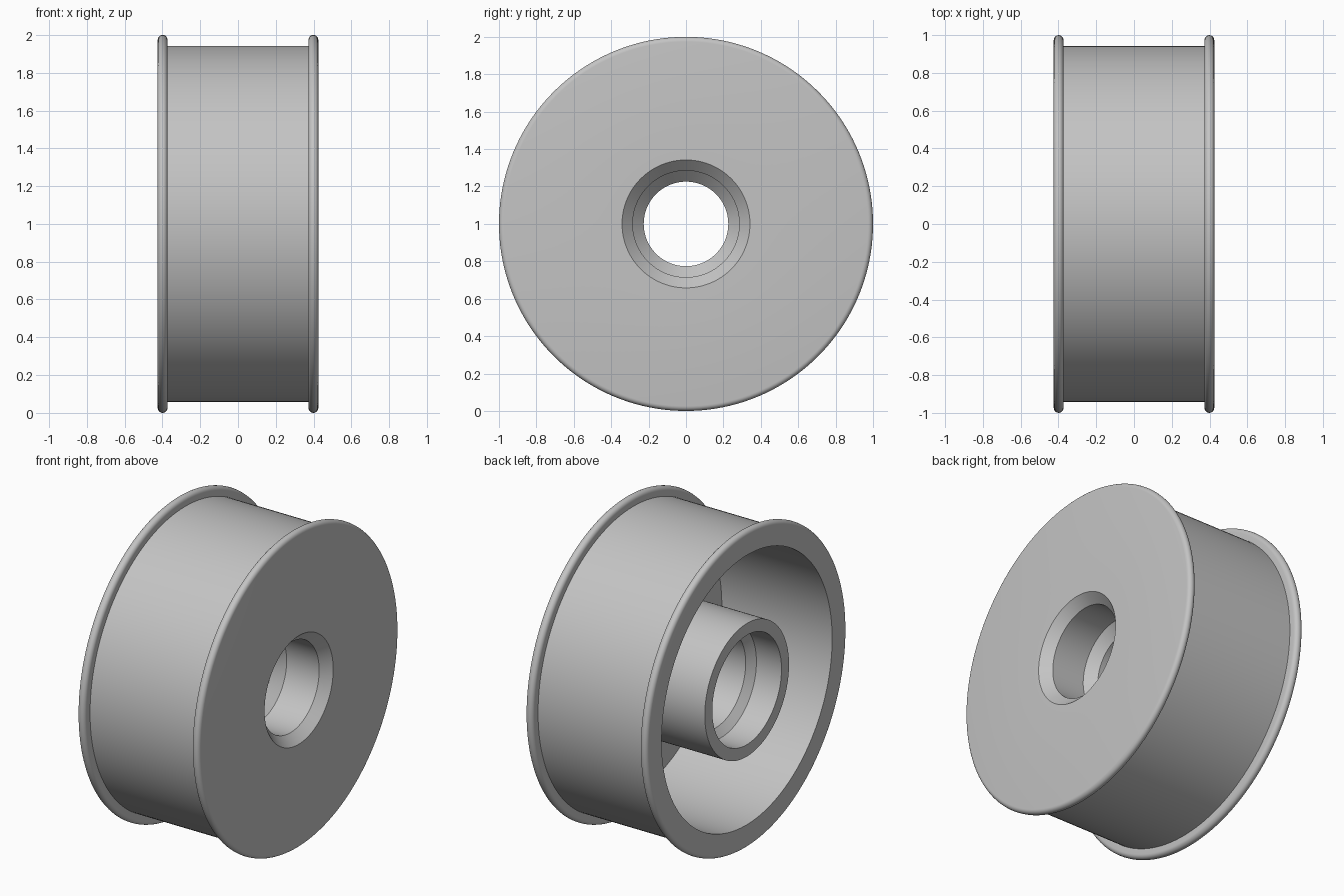
import bpy
import bmesh
from math import radians, sin, cos, pi
from mathutils import Vector

if "Cube" in bpy.data.objects:
    bpy.data.objects.remove(bpy.data.objects["Cube"])

HALF = 0.425      # half width over both flanges
LIP = 0.026       # radius of the rounded flange rims
BARREL = 0.942    # radius of the running surface
SEGMENTS = 160

grey = bpy.data.materials.new("plain grey")
grey.use_nodes = True
grey.diffuse_color = (0.55, 0.55, 0.55, 1)
grey.node_tree.nodes["Principled BSDF"].inputs["Base Color"].default_value = (0.55, 0.55, 0.55, 1)


def rounded_rim(side):
    """Half-circle rim of one flange, running from the +x to the -x side."""
    cx, cr = side * (HALF - LIP), 1 - LIP
    return [(cx + LIP * cos(a), cr + LIP * sin(a))
            for a in (pi * i / 10 for i in range(11))]


def lathe(name, profile):
    """Revolve a closed (x, radius) profile about the x axis."""
    bm = bmesh.new()
    verts = [bm.verts.new((x, 0, r)) for x, r in profile]
    edges = [bm.edges.new((v, verts[i - 1])) for i, v in enumerate(verts)]
    bmesh.ops.spin(bm, geom=verts + edges, cent=(0, 0, 0), axis=Vector((1, 0, 0)),
                   angle=2 * pi, steps=SEGMENTS, use_duplicate=False)
    bmesh.ops.remove_doubles(bm, verts=bm.verts, dist=0.0001)
    bmesh.ops.recalc_face_normals(bm, faces=bm.faces)
    mesh = bpy.data.meshes.new(name)
    bm.to_mesh(mesh)
    bm.free()
    mesh.materials.append(grey)
    obj = bpy.data.objects.new(name, mesh)
    bpy.context.collection.objects.link(obj)
    obj.location.z = 1
    bpy.ops.object.select_all(action="DESELECT")
    obj.select_set(True)
    bpy.context.view_layer.objects.active = obj
    bpy.ops.object.shade_smooth_by_angle(angle=radians(30))
    return obj


inner_flange = HALF - 2 * LIP

# Closed face with its rounded flange, running surface and open-side flange
outside = rounded_rim(1) + [(inner_flange, BARREL), (-inner_flange, BARREL)] + rounded_rim(-1)

# Hollow between the rim and the hub, closed by a thin web
hollow = [(-HALF, 0.85), (0.345, 0.85), (0.345, 0.42), (-HALF, 0.42)]

# Stepped bore through the hub, from the open side to the countersunk face
bore = [(-HALF, 0.345), (-0.25, 0.345), (-0.21, 0.295), (-0.04, 0.285),
        (0.02, 0.226), (0.08, 0.226), (0.14, 0.285), (0.367, 0.285), (HALF, 0.342)]

lathe("flanged_roller_wheel", outside + hollow + bore)
